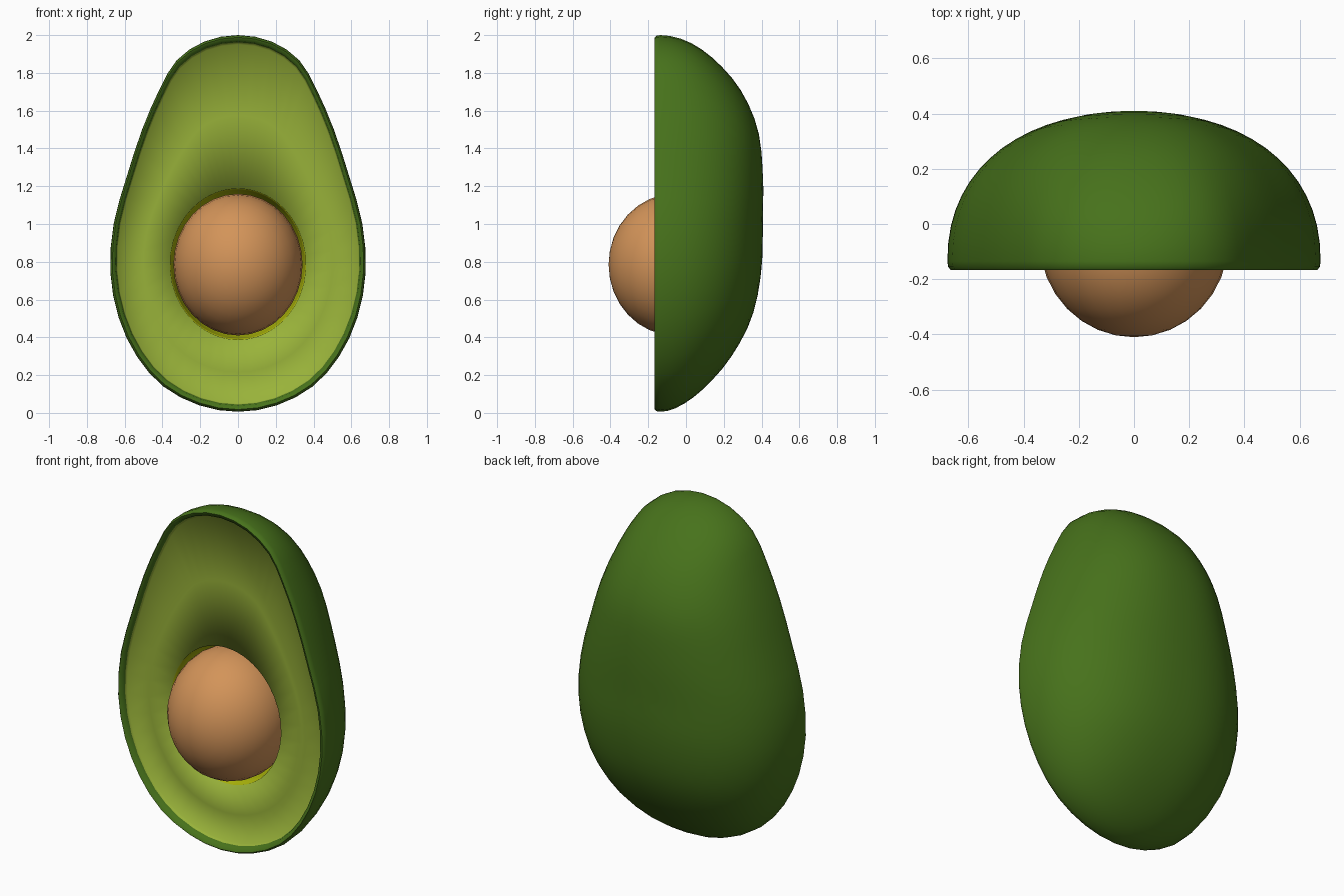
import bpy, bmesh, math
from mathutils import Matrix

if "Cube" in bpy.data.objects:
    bpy.data.objects.remove(bpy.data.objects["Cube"])

N = 48                       # points around every loop
CAV_Z, CAV_RX, CAV_RZ = 0.787, 0.36, 0.40

# Half width and back depth, sampled every 15 degrees from bottom to top
WIDTH = [0, .205, .395, .535, .632, .676, .658, .586, .507, .418, .325, .178, 0]
DEPTH = [0, .115, .245, .38, .488, .538, .547, .547, .52, .43, .295, .15, 0]


def material(name, rgb):
    m = bpy.data.materials.new(name)
    m.diffuse_color = (*rgb, 1)
    m.use_nodes = True
    m.node_tree.nodes["Principled BSDF"].inputs["Base Color"].default_value = m.diffuse_color
    return m


def sample(table, phi):
    """Smooth lookup of a table over phi = 0..pi, odd at both ends."""
    u = min(max(phi / math.pi * 12, 0), 12)
    i = min(int(u), 11)
    f = u - i
    a = table[i - 1] if i > 0 else -table[1]
    d = table[i + 2] if i < 11 else -table[11]
    b, c = table[i], table[i + 1]
    return b + .5 * f * (c - a + f * (2*a - 5*b + 4*c - d + f * (3*(b - c) + d - a)))


def outline(i):
    phi = 2 * math.pi * i / N
    side = 1
    if phi > math.pi:
        phi, side = 2 * math.pi - phi, -1
    return side * sample(WIDTH, phi), 1.003 - .997 * math.cos(phi)


def scaled_loop(sx, sz, y):
    return [(x * sx, y, 1.005 + (z - 1.005) * sz) for x, z in map(outline, range(N))]


def loft(name, loops, mats, tip=None, split=None, angle=40):
    """Skin a list of loops, the last one optionally closed to a tip.
    Faces from loop number split onward get the second material."""
    bm = bmesh.new()
    rings = [[bm.verts.new(p) for p in loop] for loop in loops]
    for k, (a, b) in enumerate(zip(rings, rings[1:])):
        for i in range(N):
            j = (i + 1) % N
            f = bm.faces.new((a[j], a[i], b[i], b[j]))
            f.material_index = int(split is not None and k >= split)
    if tip:
        t = bm.verts.new(tip)
        for i in range(N):
            f = bm.faces.new((rings[-1][(i + 1) % N], rings[-1][i], t))
            f.material_index = int(split is not None)
    return finish(name, bm, mats, angle)


def finish(name, bm, mats, angle=40):
    me = bpy.data.meshes.new(name)
    bm.to_mesh(me)
    bm.free()
    for m in mats:
        me.materials.append(m)
    ob = bpy.data.objects.new(name, me)
    bpy.context.collection.objects.link(ob)
    bpy.ops.object.select_all(action='DESELECT')
    ob.select_set(True)
    bpy.context.view_layer.objects.active = ob
    bpy.ops.object.shade_smooth_by_angle(angle=math.radians(angle))
    return ob


skin_mat = material("skin green", (.063, .168, .011))
flesh_mat = material("flesh green", (.318, .448, .042))
hollow_mat = material("hollow yellow", (.39, .44, .003))
pit_mat = material("pit brown", (.65, .295, .1))

# Skin: inner lip, narrow rim, rolled edge, then the domed back
loops = [scaled_loop(.95, .962, -.135), scaled_loop(.958, .968, -.158),
         scaled_loop(.983, .988, -.166), scaled_loop(.996, .997, -.155),
         scaled_loop(1, 1, -.135)]
for k in range(15, 0, -1):
    s = math.sin(k / 16 * math.pi / 2)
    ring = []
    for x, _, z in scaled_loop(s, s, 0):
        phi = math.acos(max(-1, min(1, (1.003 - z) / .997)))
        q = min(1, abs(x) / sample(WIDTH, phi))
        ring.append((x, -.14 + sample(DEPTH, phi) * (1 - q ** 2.25) ** (1 / 2.25), z))
    loops.append(ring)
loft("skin", loops, [skin_mat], (0, .407, 1.005), angle=70)


# Flesh: small step in from the rim, then nearly level to the hollow
def cavity_point(i, scale):
    x, z = outline(i)
    a = math.atan2(z - CAV_Z, x)
    return CAV_RX * math.cos(a) * scale, CAV_Z + CAV_RZ * math.sin(a) * scale


rim = scaled_loop(.95, .962, -.135)
loops = []
for t, y in [(0, -.135), (.015, -.118), (.5, -.116), (1, -.113)]:
    ring = []
    for i in range(N):
        cx, cz = cavity_point(i, 1)
        x, _, z = rim[i]
        ring.append((x + (cx - x) * t, y, z + (cz - z) * t))
    loops.append(ring)
first_hollow = len(loops) - 1

# Hollow behind the pit, blended smoothly into the flesh
for k in range(1, 8):
    a = k / 8 * math.pi / 2
    ring = []
    for i in range(N):
        x, z = cavity_point(i, math.cos(a))
        ring.append((x, -.113 + .423 * math.sin(a), z))
    loops.append(ring)
loft("flesh_and_hollow", loops, [flesh_mat, hollow_mat], (0, .31, CAV_Z),
     first_hollow, angle=180)

# Pit: slightly tall ball with its pole facing forward
bm = bmesh.new()
bmesh.ops.create_uvsphere(
    bm, u_segments=32, v_segments=16, radius=1,
    matrix=Matrix.Translation((0, -.06, .785)) @ Matrix.Diagonal((.342, .35, .375, 1))
    @ Matrix.Rotation(math.pi / 2, 4, 'X'))
finish("pit", bm, [pit_mat])
